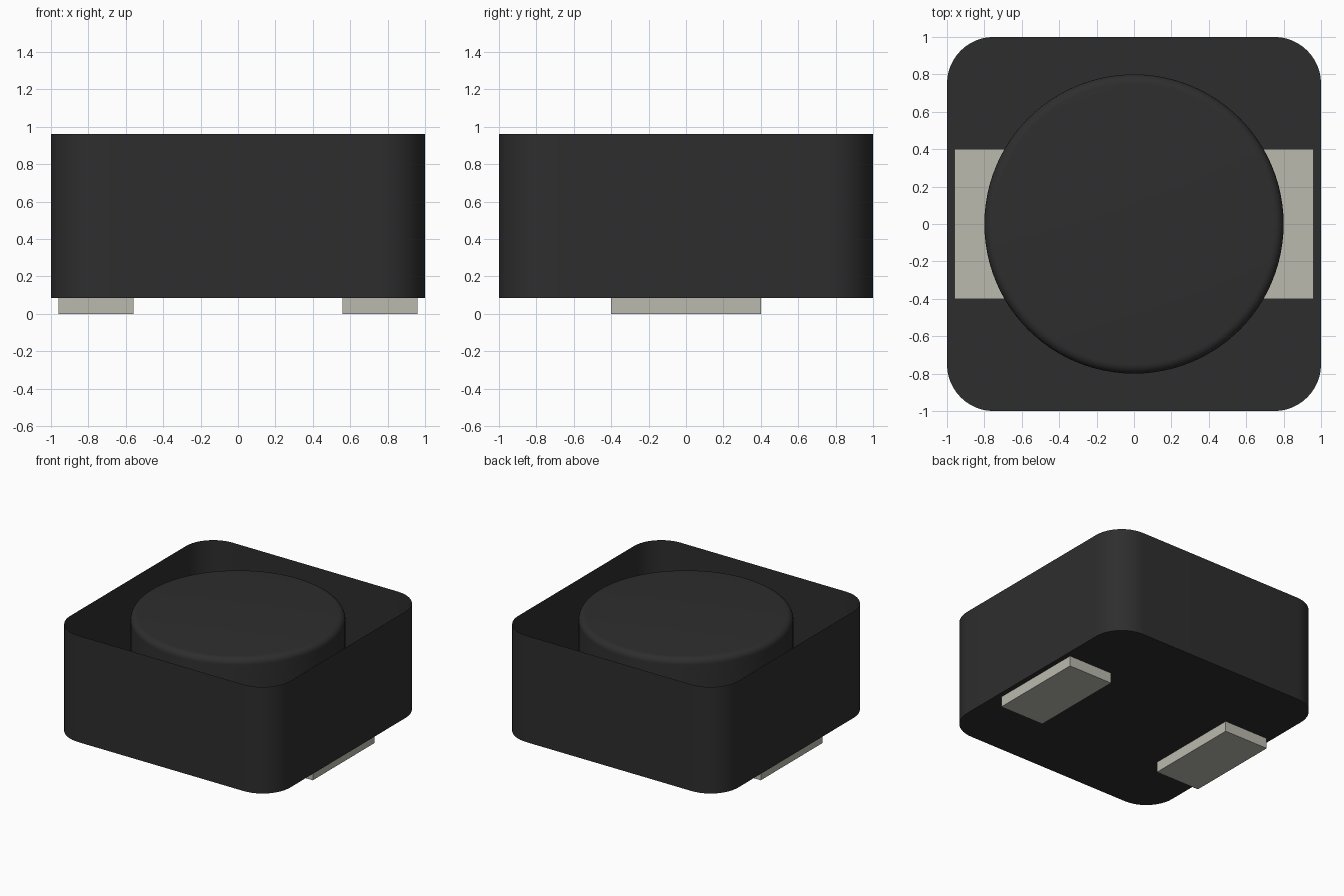
import bpy, bmesh, math

cube = bpy.data.objects.get("Cube")
if cube:
    bpy.data.objects.remove(cube, do_unlink=True)


def material(name, color):
    m = bpy.data.materials.new(name)
    m.use_nodes = True
    m.diffuse_color = color
    m.node_tree.nodes["Principled BSDF"].inputs["Base Color"].default_value = color
    return m


def add_object(name, bm, mat, smooth=False):
    mesh = bpy.data.meshes.new(name)
    bm.to_mesh(mesh)
    bm.free()
    mesh.materials.append(mat)
    obj = bpy.data.objects.new(name, mesh)
    bpy.context.collection.objects.link(obj)
    if smooth:
        bpy.ops.object.select_all(action='DESELECT')
        obj.select_set(True)
        bpy.context.view_layer.objects.active = obj
        bpy.ops.object.shade_smooth_by_angle(angle=math.radians(35))
    return obj


ferrite = material("dark ferrite", (0.027, 0.027, 0.027, 1))
metal = material("tinned metal", (0.49, 0.49, 0.43, 1))

BASE, TOP = 0.085, 0.96
CORNER, STEPS = 0.25, 12

# Open-topped shell: rounded square floor with thin walls
bm = bmesh.new()
lower, upper = [], []
for quarter, (sx, sy) in enumerate([(1, 1), (-1, 1), (-1, -1), (1, -1)]):
    for i in range(STEPS + 1):
        a = math.pi / 2 * (quarter + i / STEPS)
        x = sx * (1 - CORNER) + CORNER * math.cos(a)
        y = sy * (1 - CORNER) + CORNER * math.sin(a)
        lower.append(bm.verts.new((x, y, BASE)))
        upper.append(bm.verts.new((x, y, TOP)))
bm.faces.new(lower[::-1])
for i in range(len(lower)):
    j = (i + 1) % len(lower)
    bm.faces.new((lower[i], lower[j], upper[j], upper[i]))
add_object("shell", bm, ferrite, smooth=True)

# Round core with a softened top edge
bm = bmesh.new()
bmesh.ops.create_cone(bm, cap_ends=True, segments=96, radius1=0.8, radius2=0.8,
                      depth=TOP - BASE)
bmesh.ops.translate(bm, verts=bm.verts, vec=(0, 0, (TOP + BASE) / 2))
rim = [e for e in bm.edges if all(v.co.z > TOP - 0.01 for v in e.verts)]
bmesh.ops.bevel(bm, geom=rim, offset=0.05, segments=6, profile=0.5, affect='EDGES')
add_object("core", bm, ferrite, smooth=True)

# Contact pads, pushed slightly through the floor
PAD_TOP = 0.1
for name, side in (("left_pad", 1), ("right_pad", -1)):
    bm = bmesh.new()
    bmesh.ops.create_cube(bm, size=1)
    bmesh.ops.scale(bm, verts=bm.verts, vec=(0.4, 0.8, PAD_TOP))
    bmesh.ops.translate(bm, verts=bm.verts, vec=(side * 0.76, 0, PAD_TOP / 2))
    add_object(name, bm, metal)
